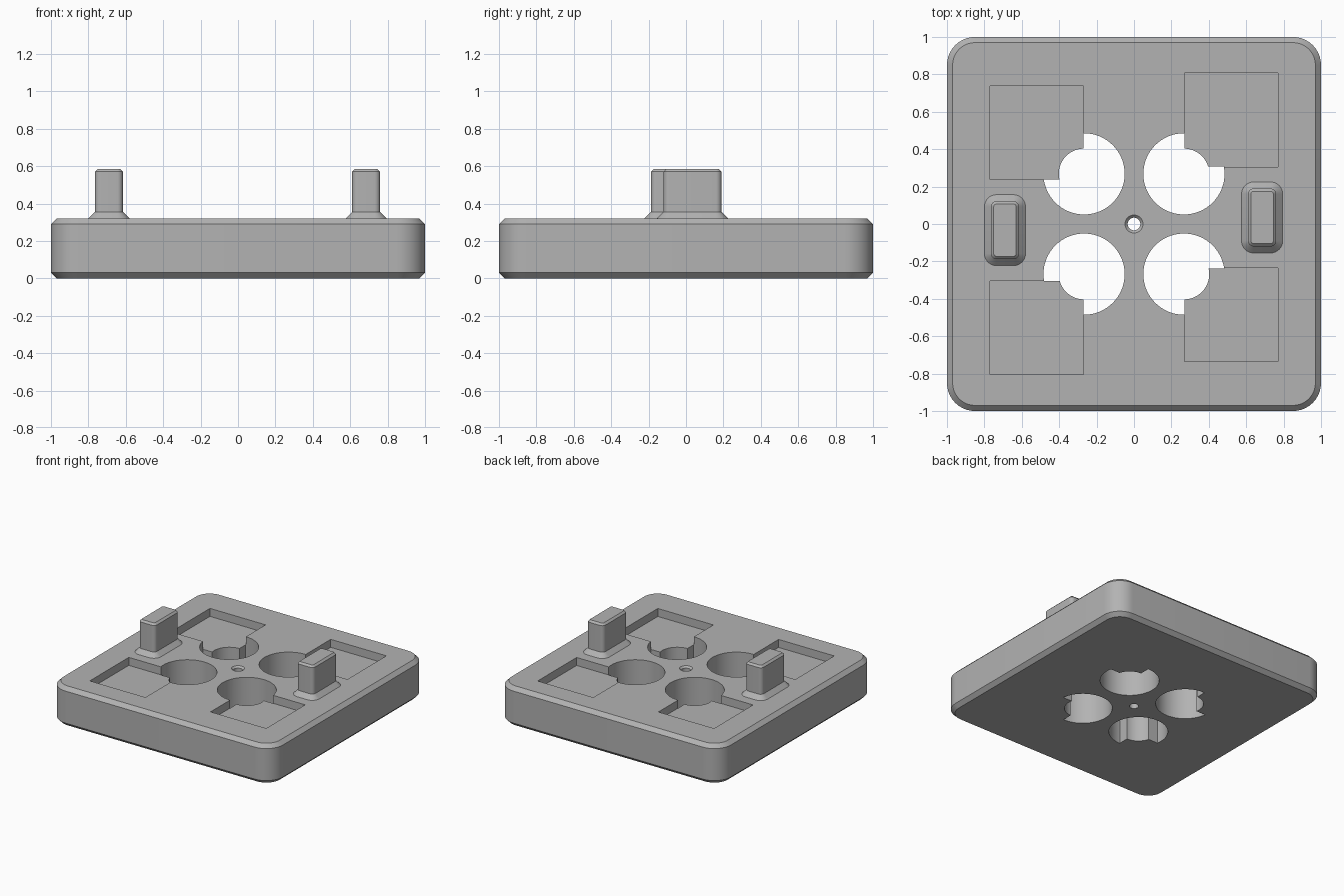
import bpy, bmesh, math
from mathutils import Vector

if "Cube" in bpy.data.objects:
    bpy.data.objects.remove(bpy.data.objects["Cube"])

grey = bpy.data.materials.new("plain_grey")
grey.use_nodes = True
colour = (0.45, 0.45, 0.45, 1)
grey.diffuse_color = colour
grey.node_tree.nodes["Principled BSDF"].inputs["Base Color"].default_value = colour

TOP = 0.32
FLOOR = 0.255


def rounded_rect(hx, hy, r, steps=10):
    """Outline of a rectangle with rounded corners, counter-clockwise."""
    pts = []
    for i, (sx, sy) in enumerate([(1, 1), (-1, 1), (-1, -1), (1, -1)]):
        for k in range(steps + 1):
            a = math.radians(90) * (i + k / steps)
            pts.append((sx * (hx - r) + r * math.cos(a), sy * (hy - r) + r * math.sin(a)))
    return pts


def circle(r, n=96):
    return [(r * math.cos(math.tau * i / n), r * math.sin(math.tau * i / n)) for i in range(n)]


def square(h):
    return [(h, h), (-h, h), (-h, -h), (h, -h)]


def loft(name, layers, centre=(0, 0)):
    """Closed solid through matching outlines, given as (z, outline) pairs."""
    bm = bmesh.new()
    rings = [[bm.verts.new((x + centre[0], y + centre[1], z)) for x, y in outline]
             for z, outline in layers]
    for low, high in zip(rings, rings[1:]):
        for i in range(len(low)):
            j = (i + 1) % len(low)
            bm.faces.new((low[i], low[j], high[j], high[i]))
    bm.faces.new(rings[0][::-1])
    bm.faces.new(rings[-1])
    mesh = bpy.data.meshes.new(name)
    bm.to_mesh(mesh)
    bm.free()
    mesh.materials.append(grey)
    obj = bpy.data.objects.new(name, mesh)
    bpy.context.collection.objects.link(obj)
    return obj


def activate(obj):
    bpy.ops.object.select_all(action="DESELECT")
    obj.select_set(True)
    bpy.context.view_layer.objects.active = obj


def cut(obj, cutter):
    """Subtract the cutter from the object and discard it."""
    mod = obj.modifiers.new("cut", "BOOLEAN")
    mod.operation, mod.solver, mod.object = "DIFFERENCE", "EXACT", cutter
    activate(obj)
    bpy.ops.object.modifier_apply(modifier=mod.name)
    bpy.data.objects.remove(cutter)


def smooth(obj):
    activate(obj)
    bpy.ops.object.shade_smooth_by_angle(angle=math.radians(25))


# Base block with chamfered rims
wide, narrow = rounded_rect(1, 1, 0.15), rounded_rect(0.97, 0.97, 0.12)
base = loft("base_block", [(0, narrow), (0.03, wide), (TOP - 0.03, wide), (TOP, narrow)])

# Four round openings, each with a stepped quarter beneath a square pocket
for sx in (-1, 1):
    for sy in (-1, 1):
        shift = 0.035 if sx > 0 else -0.033
        hole = (sx * 0.267, sy * 0.268)
        pocket = Vector((sx * 0.519, sy * 0.521 + shift))
        opening = loft("opening_cutter", [(-0.1, circle(0.217)), (0.5, circle(0.217))], hole)
        cut(opening, loft("step_cutter", [(-0.2, square(0.249)), (0.6, square(0.249))], pocket))
        cut(base, opening)
        cut(base, loft("bore_cutter", [(-0.1, circle(0.135)), (0.5, circle(0.135))], hole))
        cut(base, loft("pocket_cutter", [(FLOOR, square(0.25)), (0.5, square(0.25))], pocket))

# Countersunk centre hole
cut(base, loft("centre_cutter", [(-0.1, circle(0.034, 48)), (TOP - 0.014, circle(0.034, 48)),
                                 (TOP + 0.014, circle(0.062, 48))]))
smooth(base)

# Two upright pegs with flared feet and chamfered tops
for name, x, y in [("left_peg", 0.685, 0.035), ("right_peg", -0.69, -0.033)]:
    peg = loft(name, [(z, rounded_rect(0.075 + g, 0.155 + g, 0.03 + g, 8))
                      for z, g in [(TOP - 0.01, 0.035), (TOP, 0.035), (TOP + 0.035, 0),
                                   (0.57, 0), (0.585, -0.015)]], (x, y))
    smooth(peg)
